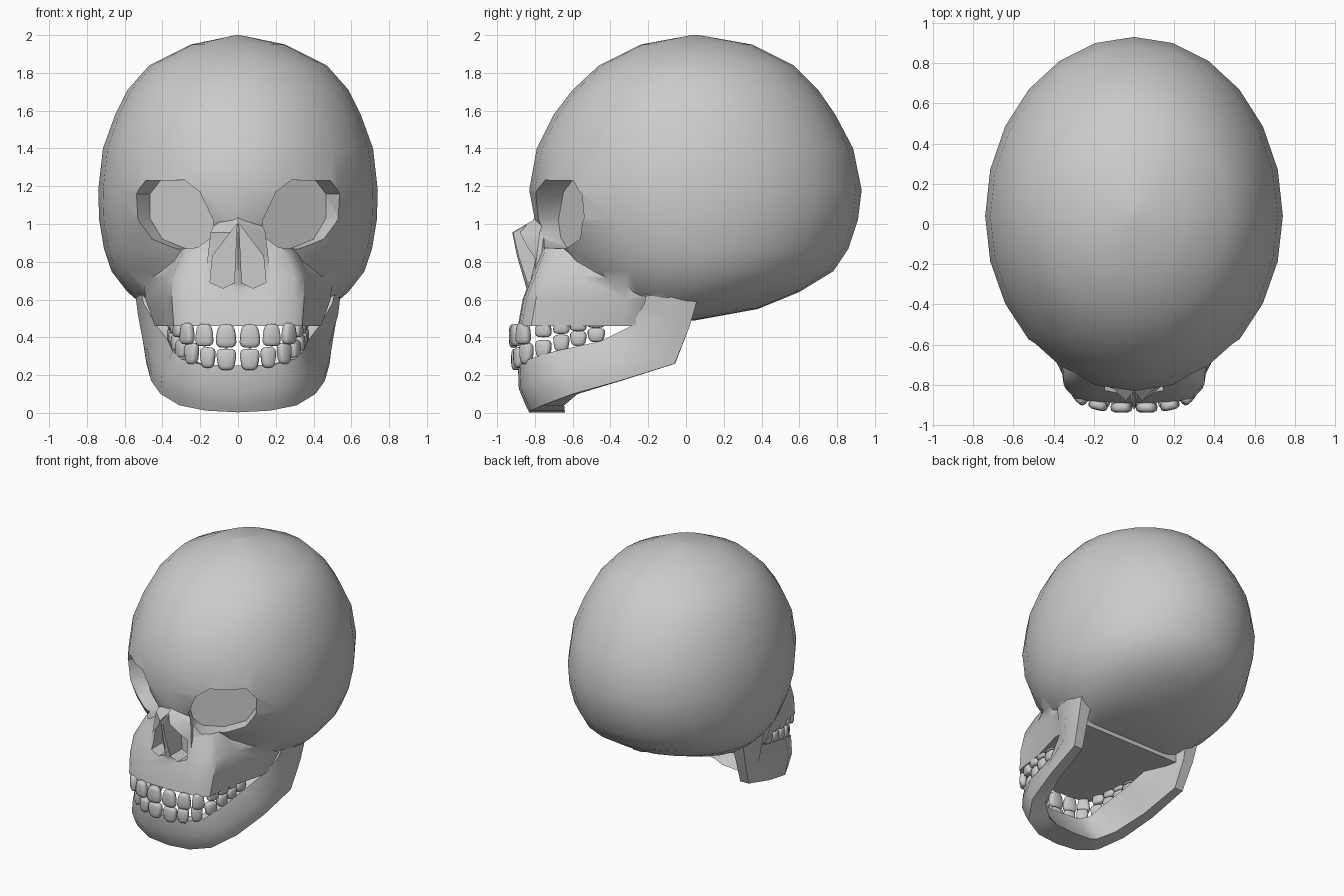
import bpy, bmesh
from math import sin, cos, pi, radians, atan2
from mathutils import Vector, Matrix

if "Cube" in bpy.data.objects:
    bpy.data.objects.remove(bpy.data.objects["Cube"])


def loft(name, rings):
    """Closed skin through equal-length point rings, capped at both ends."""
    bm = bmesh.new()
    vs = [[bm.verts.new(p) for p in r] for r in rings]
    n = len(rings[0])
    for a, b in zip(vs, vs[1:]):
        for i in range(n):
            j = (i + 1) % n
            bm.faces.new((a[i], a[j], b[j], b[i]))
    bm.faces.new(vs[0])
    bm.faces.new(vs[-1])
    bmesh.ops.recalc_face_normals(bm, faces=bm.faces)
    me = bpy.data.meshes.new(name)
    bm.to_mesh(me)
    bm.free()
    ob = bpy.data.objects.new(name, me)
    bpy.context.collection.objects.link(ob)
    return ob


def activate(ob):
    bpy.ops.object.select_all(action='DESELECT')
    ob.select_set(True)
    bpy.context.view_layer.objects.active = ob


def smooth(ob, angle):
    activate(ob)
    bpy.ops.object.shade_smooth_by_angle(angle=radians(angle))


def boolean(target, tool, op):
    m = target.modifiers.new(op, 'BOOLEAN')
    m.operation, m.solver, m.object = op, 'EXACT', tool
    activate(target)
    bpy.ops.object.modifier_apply(modifier=m.name)
    bpy.data.objects.remove(tool)


def mirrored(half):
    """Complete a ring given its x >= 0 half, both ends on the centre line."""
    return half + [(-x, y, z) for x, y, z in half[-2:0:-1]]


# Braincase: egg-shaped horizontal rings (z, front y, back y, half width)
rings = []
for z, yf, yb, w in [
        (2.0, .03, .07, .01), (1.95, -.24, .35, .25), (1.84, -.46, .57, .47),
        (1.71, -.6, .7, .585), (1.58, -.7, .79, .65), (1.4, -.79, .885, .715),
        (1.18, -.83, .93, .74), (1.02, -.8, .91, .735), (.87, -.72, .86, .71),
        (.75, -.64, .78, .67), (.64, -.55, .6, .585), (.55, -.4, .38, .48),
        (.49, -.3, .05, .35)]:
    yc = min(.04, (yf + yb) / 2)
    ring = []
    for i in range(24):
        a = 2 * pi * i / 24
        c = cos(a)
        ring.append((w * sin(a), yc + c * ((yb - yc) if c > 0 else (yc - yf)), z))
    rings.append(ring)
skull = loft("skull", rings)

# Upper jaw and cheeks (z, front y, front half width, back half width)
rings = []
for z, yf, w, wb in [(.46, -.89, .34, .44), (.6, -.865, .35, .49), (.72, -.82, .35, .5),
                     (.85, -.77, .29, .45), (1.0, -.76, .17, .35), (1.12, -.74, .1, .2)]:
    rings.append(mirrored([(0, yf, z), (.5 * w, yf + .005, z), (.85 * w, yf + .02, z),
                           (w, yf + .07, z), (w + .03, -.58, z), (wb, -.32, z),
                           (wb, -.05, z), (0, -.05, z)]))
boolean(skull, loft("upper_jaw", rings), 'UNION')

# Nose ridge (z, ridge y, side half width, side y)
rings = [mirrored([(0, yr, z), (s, ys, z), (s, -.6, z), (0, -.6, z)])
         for z, yr, s, ys in [(1.06, -.79, .09, -.74), (1.02, -.81, .12, -.75),
                              (.955, -.92, .145, -.775), (.83, -.895, .16, -.79),
                              (.68, -.85, .17, -.81), (.63, -.84, .17, -.81)]]
boolean(skull, loft("nose", rings), 'UNION')

# Eye sockets: slanted pockets following the curve of the face
socket = [(.145, 1.02), (.165, .93), (.22, .875), (.35, .868), (.48, .92), (.545, 1.03),
          (.545, 1.16), (.49, 1.23), (.27, 1.232), (.19, 1.17)]
inward = Vector((-.53, .85, 0))
for s in (1, -1):
    rings = []
    for d in (-.3, .15):
        pts = [Vector((x, -.8 + .6 * (x - .15), z)) + inward * d for x, z in socket]
        rings.append([(s * p.x, p.y, p.z) for p in pts])
    boolean(skull, loft("socket_cutter", rings), 'DIFFERENCE')

# Nostril openings on both sides of a thin septum
nostril = [(.006, 1.0), (.135, .83), (.148, .69), (.08, .66), (.02, .69)]
for s in (1, -1):
    rings = [[(s * x, y, z) for x, z in nostril] for y in (-1.1, -.7)]
    boolean(skull, loft("nostril_cutter", rings), 'DIFFERENCE')
smooth(skull, 38)

# Lower jaw: sections from chin to hinge
# (top xyz, bottom xyz, inward angle, top thickness, bottom thickness)
half = []
for xt, yt, zt, xb, yb, zb, a, tt, tb in [
        (0, -.89, .25, 0, -.83, .003, 0, .08, .19),
        (.19, -.88, .255, .17, -.82, .012, 8, .08, .18),
        (.3, -.83, .285, .31, -.76, .04, 40, .08, .15),
        (.345, -.7, .325, .41, -.6, .1, 75, .08, .1),
        (.37, -.45, .38, .46, -.35, .17, 85, .08, .08),
        (.43, -.29, .46, .485, -.06, .26, 88, .1, .07),
        (.5, -.22, .58, .51, .02, .46, 90, .12, .08),
        (.52, -.2, .68, .52, .06, .6, 90, .12, .1)]:
    t, b = Vector((xt, yt, zt)), Vector((xb, yb, zb))
    n = Vector((-sin(radians(a)), cos(radians(a)), 0))
    mid = t.lerp(b, .5) - n * .025
    half.append([t, mid, t.lerp(b, .85) - n * .01, b, b + n * tb,
                 t.lerp(b, .5) + n * (tt + tb) * .45, t + n * tt])
left = [[Vector((-p.x, p.y, p.z)) for p in r] for r in half[:0:-1]]
jaw = loft("lower_jaw", left + half)
smooth(jaw, 45)

# Teeth: rounded, slightly tapered blocks (x, y, z, width, height)
upper = [(.063, -.912, .407, .105, .125), (.178, -.9, .412, .095, .12),
         (.27, -.862, .42, .085, .115), (.315, -.755, .445, .085, .09),
         (.335, -.66, .46, .085, .085), (.345, -.57, .472, .085, .08),
         (.352, -.476, .487, .09, .075)]
lower = [(.062, -.9, .283, .1, .115), (.16, -.885, .293, .08, .11),
         (.245, -.845, .315, .08, .115), (.3, -.755, .337, .085, .1),
         (.327, -.66, .37, .085, .09), (.342, -.57, .393, .085, .08),
         (.35, -.475, .412, .09, .075)]


def teeth(name, row, root):
    bm = bmesh.new()
    for k, (x, y, z, w, h) in enumerate(row):
        p, q = row[max(k - 1, 0)], row[min(k + 1, len(row) - 1)]
        turn = atan2(q[1] - p[1], q[0] - p[0]) if k else 0
        for s in (1, -1):
            new = bmesh.ops.create_uvsphere(bm, u_segments=12, v_segments=8, radius=1)['verts']
            for v in new:
                c = [abs(u) ** .6 * (1 if u > 0 else -1) for u in v.co]
                taper = 1 - .15 * root * c[2]
                v.co = (c[0] * w / 2 * taper, c[1] * .026, c[2] * h / 2)
            mat = Matrix.Translation((s * x, y, z)) @ Matrix.Rotation(s * turn, 4, 'Z')
            bmesh.ops.transform(bm, matrix=mat, verts=new)
    me = bpy.data.meshes.new(name)
    bm.to_mesh(me)
    bm.free()
    ob = bpy.data.objects.new(name, me)
    bpy.context.collection.objects.link(ob)
    smooth(ob, 60)


teeth("upper_teeth", upper, 1)
teeth("lower_teeth", lower, -1)
